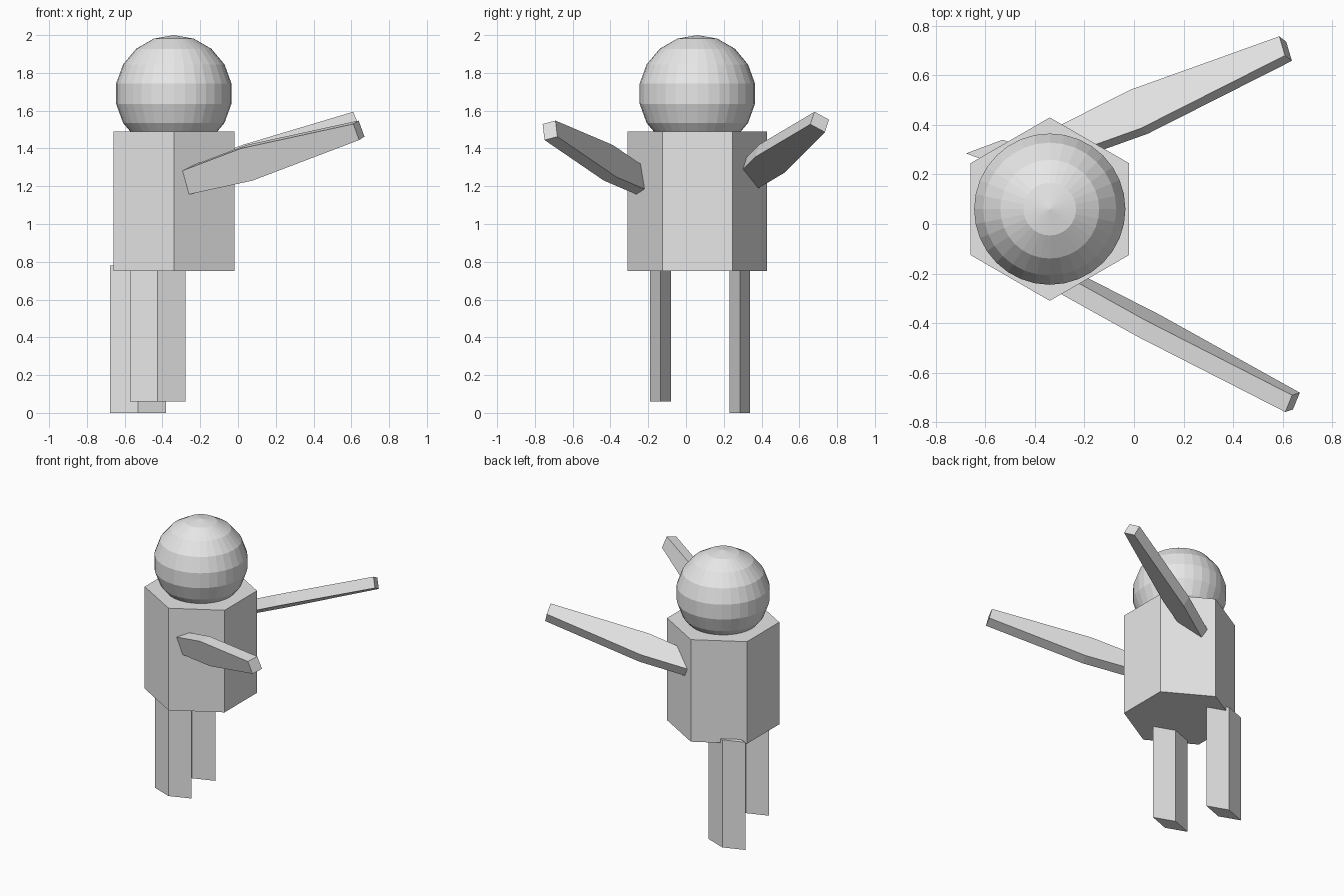
import bpy
import bmesh
from math import cos, sin, pi
from mathutils import Vector

cube = bpy.data.objects.get("Cube")
if cube:
    bpy.data.objects.remove(cube, do_unlink=True)

grey = bpy.data.materials.new("plain grey")
grey.use_nodes = True
grey.diffuse_color = (0.8, 0.8, 0.8, 1)
grey.node_tree.nodes["Principled BSDF"].inputs["Base Color"].default_value = (0.8, 0.8, 0.8, 1)


def add_object(name, bm):
    bmesh.ops.recalc_face_normals(bm, faces=bm.faces)
    mesh = bpy.data.meshes.new(name)
    bm.to_mesh(mesh)
    bm.free()
    mesh.materials.append(grey)
    obj = bpy.data.objects.new(name, mesh)
    bpy.context.collection.objects.link(obj)
    return obj


def prism(name, sides, start, centre, u, v, w):
    """Regular prism stretched along radius vectors u, v and half-depth w."""
    c, u, v, w = (Vector(p) for p in (centre, u, v, w))
    bm = bmesh.new()
    angles = [start + 2 * pi * k / sides for k in range(sides)]
    low, high = [[bm.verts.new(c + u * cos(a) + v * sin(a) + w * s) for a in angles]
                 for s in (-1, 1)]
    bm.faces.new(low)
    bm.faces.new(high)
    for i in range(sides):
        j = (i + 1) % sides
        bm.faces.new((low[i], low[j], high[j], high[i]))
    return add_object(name, bm)


# Torso: upright hexagonal prism
prism("torso", 6, pi / 6, (-0.34, 0.06, 1.12), (0.37, 0, 0), (0, 0.37, 0), (0, 0, 0.37))

# Head: faceted ball
bm = bmesh.new()
bmesh.ops.create_uvsphere(bm, u_segments=32, v_segments=9, radius=0.31)
bmesh.ops.translate(bm, verts=bm.verts, vec=(-0.34, 0.06, 1.69))
add_object("head", bm)

# Legs: diamond-section posts
for name, centre in (("front_leg", (-0.425, -0.135, 0.45)), ("back_leg", (-0.53, 0.285, 0.39))):
    prism(name, 4, 0, centre, (0.148, 0, 0), (0, 0.055, 0), (0, 0, 0.39))

# Arms: long flattened hexagons running out from inside the torso
prism("front_arm", 6, pi / 6, (0.06, -0.411, 1.324),
      Vector((0.58, -0.309, 0.172)) / cos(pi / 6), (0.031, 0.01, -0.085), (0.014, 0.034, 0.009))
prism("back_arm", 6, pi / 6, (0.02, 0.453, 1.345),
      Vector((0.592, 0.255, 0.195)) / cos(pi / 6), (0.023, -0.077, 0.042), (-0.014, 0.011, 0.033))
